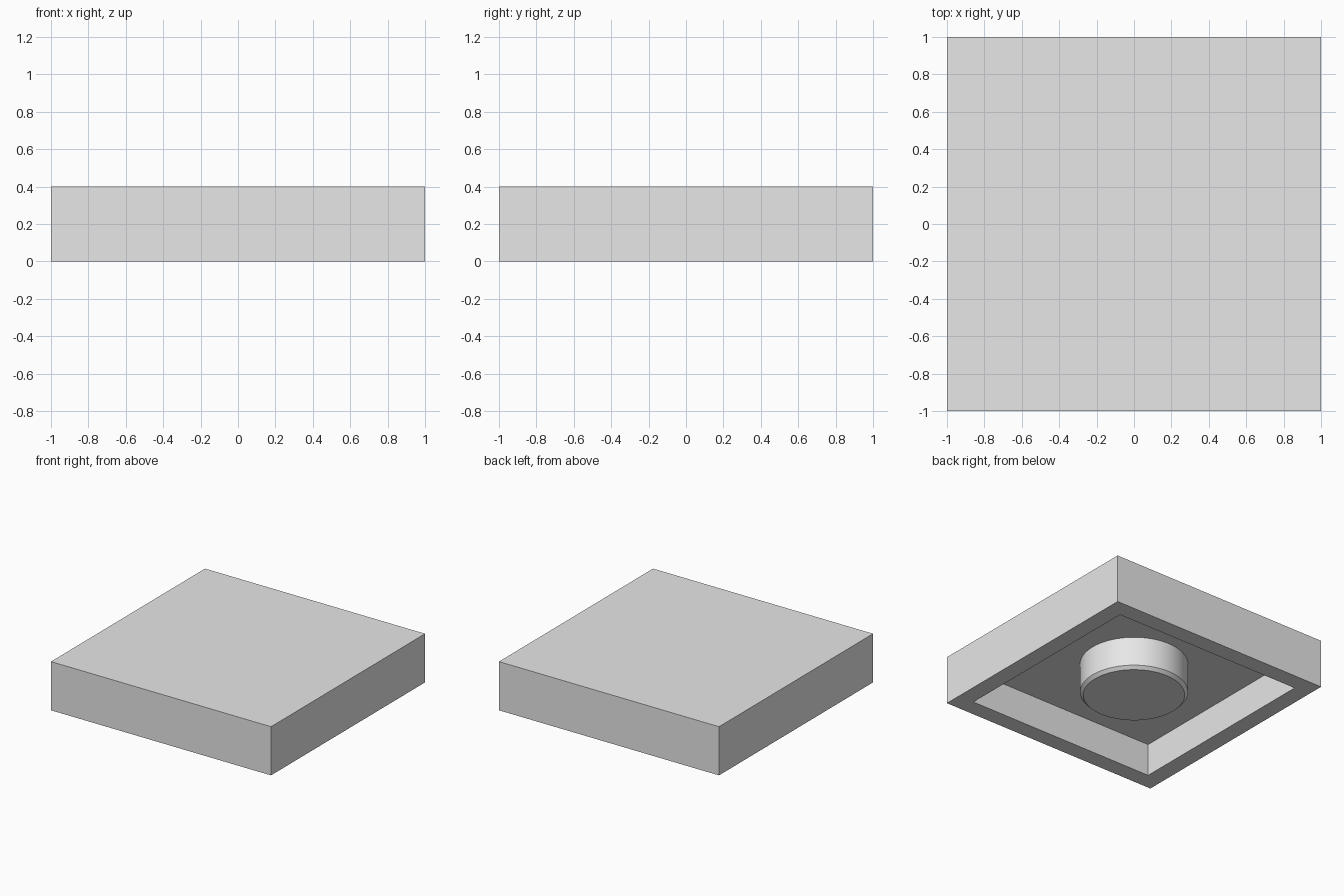
import bpy
import bmesh

HALF, HEIGHT = 1.0, 0.4
INNER, CEILING = 0.8, 0.267
POST_R, CHAMFER = 0.407, 0.025

cube = bpy.data.objects.get("Cube")
if cube:
    bpy.data.objects.remove(cube, do_unlink=True)

grey = bpy.data.materials.new("light grey plastic")
grey.use_nodes = True
colour = (0.8, 0.8, 0.8, 1)
grey.diffuse_color = colour
grey.node_tree.nodes["Principled BSDF"].inputs["Base Color"].default_value = colour


def add_object(name, bm):
    mesh = bpy.data.meshes.new(name)
    bm.normal_update()
    bm.to_mesh(mesh)
    bm.free()
    mesh.materials.append(grey)
    obj = bpy.data.objects.new(name, mesh)
    bpy.context.collection.objects.link(obj)
    return obj


# Square tile: box with its underside inset and pushed up into a cavity
bm = bmesh.new()
bmesh.ops.create_cube(bm, size=1)
for v in bm.verts:
    v.co = (v.co.x * 2 * HALF, v.co.y * 2 * HALF, (v.co.z + 0.5) * HEIGHT)
bm.normal_update()
bottom = min(bm.faces, key=lambda f: f.calc_center_median().z)
bmesh.ops.inset_region(bm, faces=[bottom], thickness=HALF - INNER)
ceiling = bmesh.ops.extrude_face_region(bm, geom=[bottom])["geom"]
for v in ceiling:
    if isinstance(v, bmesh.types.BMVert):
        v.co.z = CEILING
if bottom.is_valid:
    bmesh.ops.delete(bm, geom=[bottom], context="FACES_ONLY")
bmesh.ops.recalc_face_normals(bm, faces=bm.faces)
add_object("tile_shell", bm)

# Solid round post under the middle, chamfered at its lower rim
bm = bmesh.new()
bmesh.ops.create_cone(bm, cap_ends=True, segments=64, radius1=POST_R,
                      radius2=POST_R, depth=CEILING)
bmesh.ops.translate(bm, verts=bm.verts, vec=(0, 0, CEILING / 2))
rim = [e for e in bm.edges if all(v.co.z < 0.01 for v in e.verts)]
bmesh.ops.bevel(bm, geom=rim, offset=CHAMFER, segments=1, affect="EDGES")
post = add_object("centre_post", bm)

bpy.ops.object.select_all(action="DESELECT")
post.select_set(True)
bpy.context.view_layer.objects.active = post
bpy.ops.object.shade_smooth_by_angle(angle=0.5)
